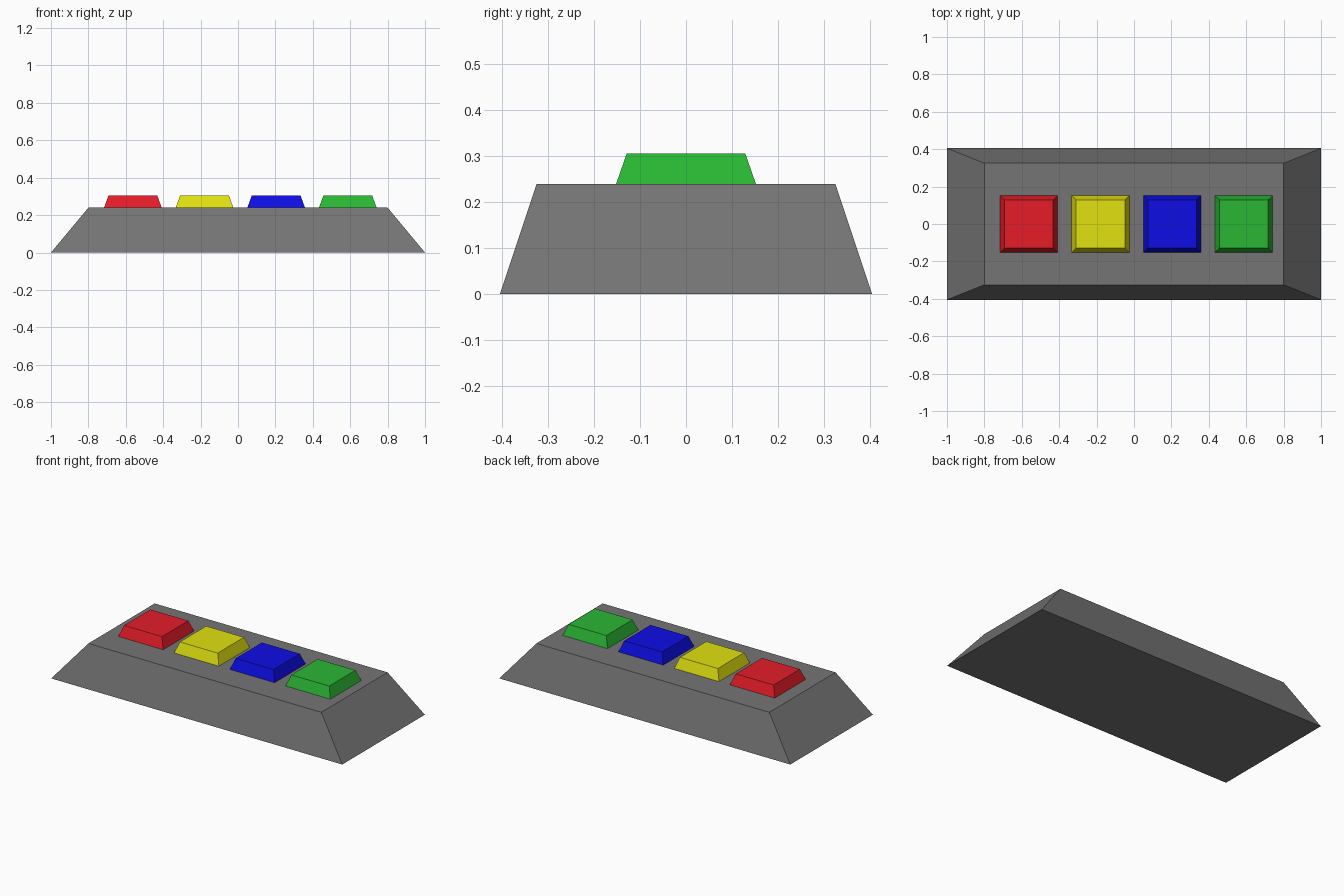
import bpy, bmesh

if "Cube" in bpy.data.objects:
    bpy.data.objects.remove(bpy.data.objects["Cube"])


def tapered_block(name, x, z0, z1, bottom, top, color):
    """Truncated pyramid; bottom and top are (half x, half y)."""
    bm = bmesh.new()
    bmesh.ops.create_cube(bm, size=2)
    for v in bm.verts:
        hx, hy = top if v.co.z > 0 else bottom
        v.co = (x + v.co.x * hx, v.co.y * hy, z1 if v.co.z > 0 else z0)
    mesh = bpy.data.meshes.new(name)
    bm.to_mesh(mesh)
    bm.free()
    obj = bpy.data.objects.new(name, mesh)
    bpy.context.collection.objects.link(obj)
    mat = bpy.data.materials.new(name + "_colour")
    mat.diffuse_color = (*color, 1)
    mat.use_nodes = True
    mat.node_tree.nodes["Principled BSDF"].inputs["Base Color"].default_value = mat.diffuse_color
    mesh.materials.append(mat)
    return obj


# Dark grey housing with sloped sides
tapered_block("housing", 0, 0, 0.24, (1.0, 0.405), (0.8, 0.325),
              (0.177, 0.177, 0.177))

# Row of four coloured push buttons
BUTTONS = [
    ("red_button", (0.78, 0.012, 0.022)),
    ("yellow_button", (0.75, 0.75, 0.005)),
    ("blue_button", (0.004, 0.004, 0.78)),
    ("green_button", (0.023, 0.47, 0.034)),
]
for i, (name, color) in enumerate(BUTTONS):
    tapered_block(name, -0.562 + i * 0.383, 0.24, 0.306,
                  (0.154, 0.152), (0.13, 0.129), color)
